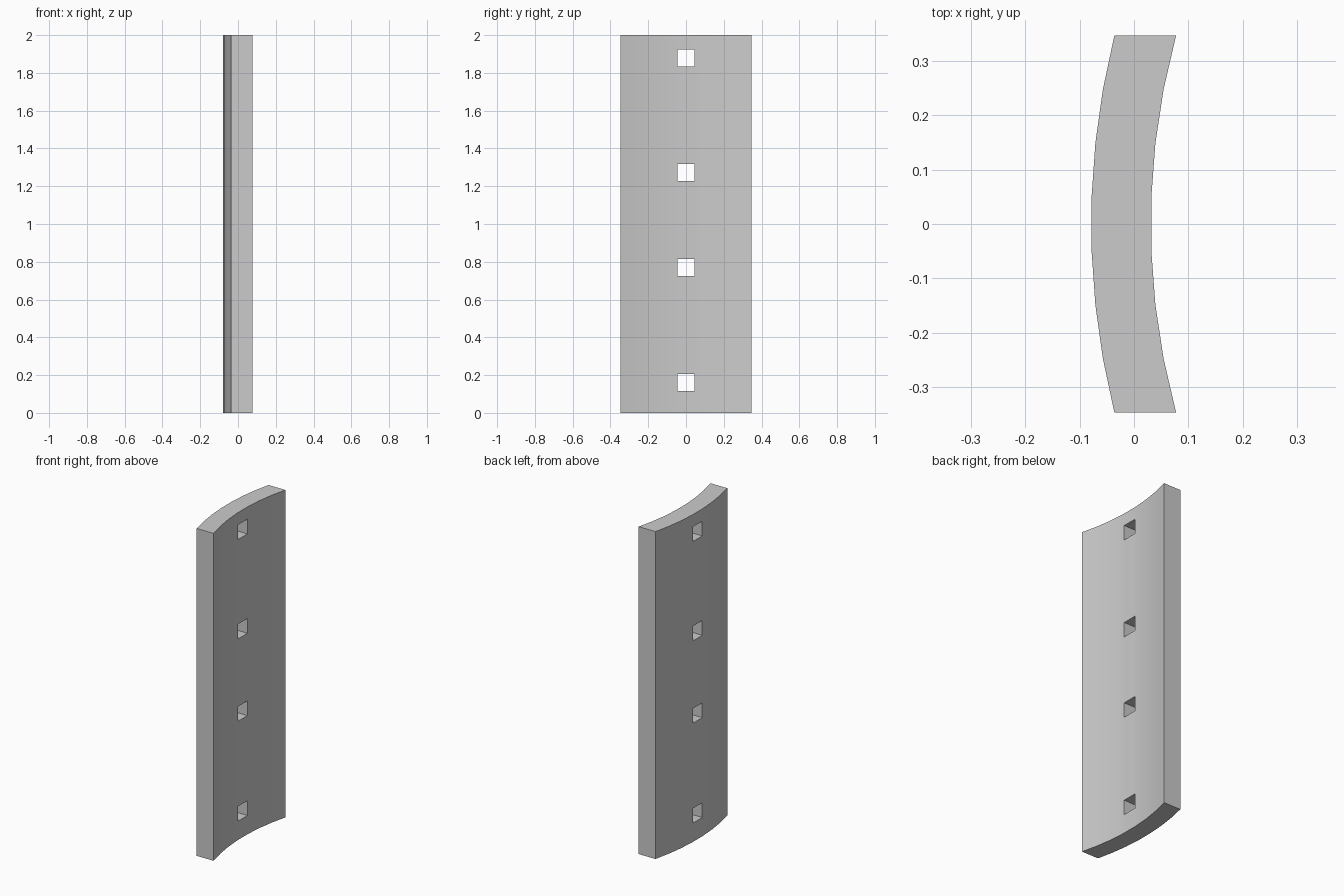
import bpy
import bmesh
from math import sqrt

cube = bpy.data.objects.get("Cube")
if cube:
    bpy.data.objects.remove(cube, do_unlink=True)

HEIGHT = 2.0
CENTRE_X = 1.351                 # shared axis of both curved faces
OUTER_R, INNER_R = 1.43, 1.32
HALF_WIDTH, SEGMENTS = 0.347, 7
HOLE = 0.09
HOLE_HEIGHTS = (0.16, 0.77, 1.273, 1.88)

grey = bpy.data.materials.new("plain grey")
grey.use_nodes = True
colour = (0.6, 0.6, 0.6, 1)
grey.diffuse_color = colour
grey.node_tree.nodes["Principled BSDF"].inputs["Base Color"].default_value = colour


def arc(radius):
    ys = [HALF_WIDTH * (2 * i / SEGMENTS - 1) for i in range(SEGMENTS + 1)]
    return [(CENTRE_X - sqrt(radius ** 2 - y ** 2), y) for y in ys]


# Curved panel: the arc profile extruded upward
bm = bmesh.new()
outline = arc(INNER_R) + arc(OUTER_R)[::-1]
base = bm.faces.new([bm.verts.new((x, y, 0)) for x, y in outline])
top = bmesh.ops.extrude_face_region(bm, geom=[base])["geom"]
bmesh.ops.translate(bm, vec=(0, 0, HEIGHT),
                    verts=[v for v in top if isinstance(v, bmesh.types.BMVert)])
bmesh.ops.recalc_face_normals(bm, faces=bm.faces)
mesh = bpy.data.meshes.new("curved_panel")
bm.to_mesh(mesh)
bm.free()
mesh.materials.append(grey)
panel = bpy.data.objects.new("curved_panel", mesh)
bpy.context.collection.objects.link(panel)

# Square holes straight through the middle
for z in HOLE_HEIGHTS:
    bpy.ops.mesh.primitive_cube_add(size=1, location=(0, 0, z))
    cutter = bpy.context.object
    cutter.name = "hole_cutter"
    cutter.scale = (0.6, HOLE, HOLE)
    cutter.hide_render = True
    cutter.data.materials.append(grey)
    cut = panel.modifiers.new("hole", 'BOOLEAN')
    cut.operation = 'DIFFERENCE'
    cut.solver = 'EXACT'
    cut.object = cutter
    bpy.ops.object.select_all(action='DESELECT')
    panel.select_set(True)
    bpy.context.view_layer.objects.active = panel
    bpy.ops.object.modifier_apply(modifier=cut.name)
    bpy.data.objects.remove(cutter, do_unlink=True)

bpy.ops.object.shade_smooth_by_angle(angle=0.5)
